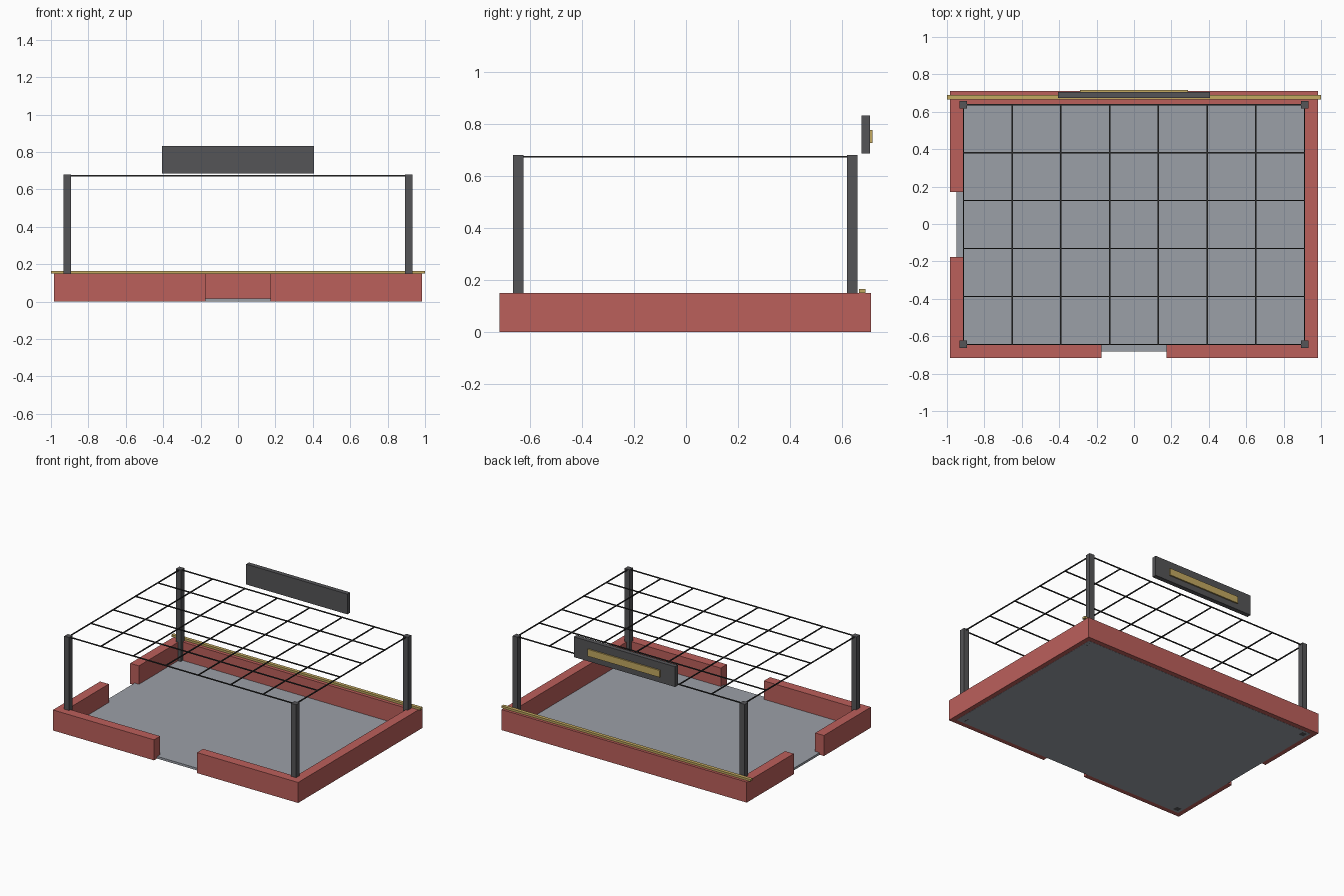
import bpy, bmesh
from mathutils import Matrix, Vector

if "Cube" in bpy.data.objects:
    bpy.data.objects.remove(bpy.data.objects["Cube"])


def material(name, rgb):
    m = bpy.data.materials.new(name)
    m.diffuse_color = (*rgb, 1)
    m.use_nodes = True
    m.node_tree.nodes["Principled BSDF"].inputs["Base Color"].default_value = m.diffuse_color
    return m


RED = material("red_paint", (0.50, 0.115, 0.105))
FLOOR = material("floor_steel", (0.33, 0.35, 0.39))
DARK = material("dark_metal", (0.09, 0.09, 0.095))
BLACK = material("wire_black", (0.03, 0.03, 0.03))
GOLD = material("gold_trim", (0.55, 0.40, 0.12))


def boxes(name, mat, bounds):
    """One object from boxes given as (x0, x1, y0, y1, z0, z1)."""
    bm = bmesh.new()
    for x0, x1, y0, y1, z0, z1 in bounds:
        centre = Vector((x0 + x1, y0 + y1, z0 + z1)) / 2
        size = Matrix.Diagonal((x1 - x0, y1 - y0, z1 - z0, 1))
        bmesh.ops.create_cube(bm, size=1, matrix=Matrix.Translation(centre) @ size)
    mesh = bpy.data.meshes.new(name)
    bm.to_mesh(mesh)
    bm.free()
    mesh.materials.append(mat)
    ob = bpy.data.objects.new(name, mesh)
    bpy.context.collection.objects.link(ob)
    return ob


# Arena outline
X, XI = 0.985, 0.915            # outer and inner wall faces
YF, YFI = -0.717, -0.647        # front wall
YB, YBI = 0.71, 0.64            # back wall
GAP, YC = 0.173, -0.003         # half width of the openings, y centre
Z0, Z1 = 0.001, 0.15

# Driving floor
boxes("floor", FLOOR, [(-0.95, 0.95, -0.681, 0.674, 0, 0.016)])

# Low walls with openings at the front and left
boxes("back_wall", RED, [(-X, X, YBI, YB, Z0, Z1)])
boxes("right_wall", RED, [(XI, X, YFI, YBI, Z0, Z1)])
boxes("front_wall_left", RED, [(-X, -GAP, YF, YFI, Z0, Z1)])
boxes("front_wall_right", RED, [(GAP, X, YF, YFI, Z0, Z1)])
boxes("left_wall_front", RED, [(-X, -XI, YFI, YC - GAP, Z0, Z1)])
boxes("left_wall_back", RED, [(-X, -XI, YC + GAP, YBI, Z0, Z1)])

# Gold trim rail on the back wall
boxes("trim_rail", GOLD, [(-1, 1, 0.665, 0.69, Z1, 0.165)])

# Corner posts
PX, PY, R = 0.912, 0.641, 0.02
for side, sx in (("left", -1), ("right", 1)):
    for end, sy in (("front", -1), ("back", 1)):
        x, y = sx * PX, YC + sy * PY
        boxes(f"post_{end}_{side}", DARK, [(x - R, x + R, y - R, y + R, 0, 0.68)])

# Overhead wire grid: 8 wires along y, 6 along x
W, WZ = 0.0035, 0.673
wires = []
for i in range(8):
    x = -PX + 2 * PX * i / 7
    wires.append((x - W, x + W, YC - PY, YC + PY, WZ - W, WZ + W))
for j in range(6):
    y = YC - PY + 2 * PY * j / 5
    wires.append((-PX, PX, y - W, y + W, WZ - W, WZ + W))
boxes("overhead_wire_grid", BLACK, wires)

# Sign board with a plain raised plate on its back face
boxes("sign_board", DARK, [(-0.407, 0.407, 0.674, 0.707, 0.685, 0.832)])
boxes("sign_plate", GOLD, [(-0.29, 0.29, 0.706, 0.717, 0.727, 0.777)])
